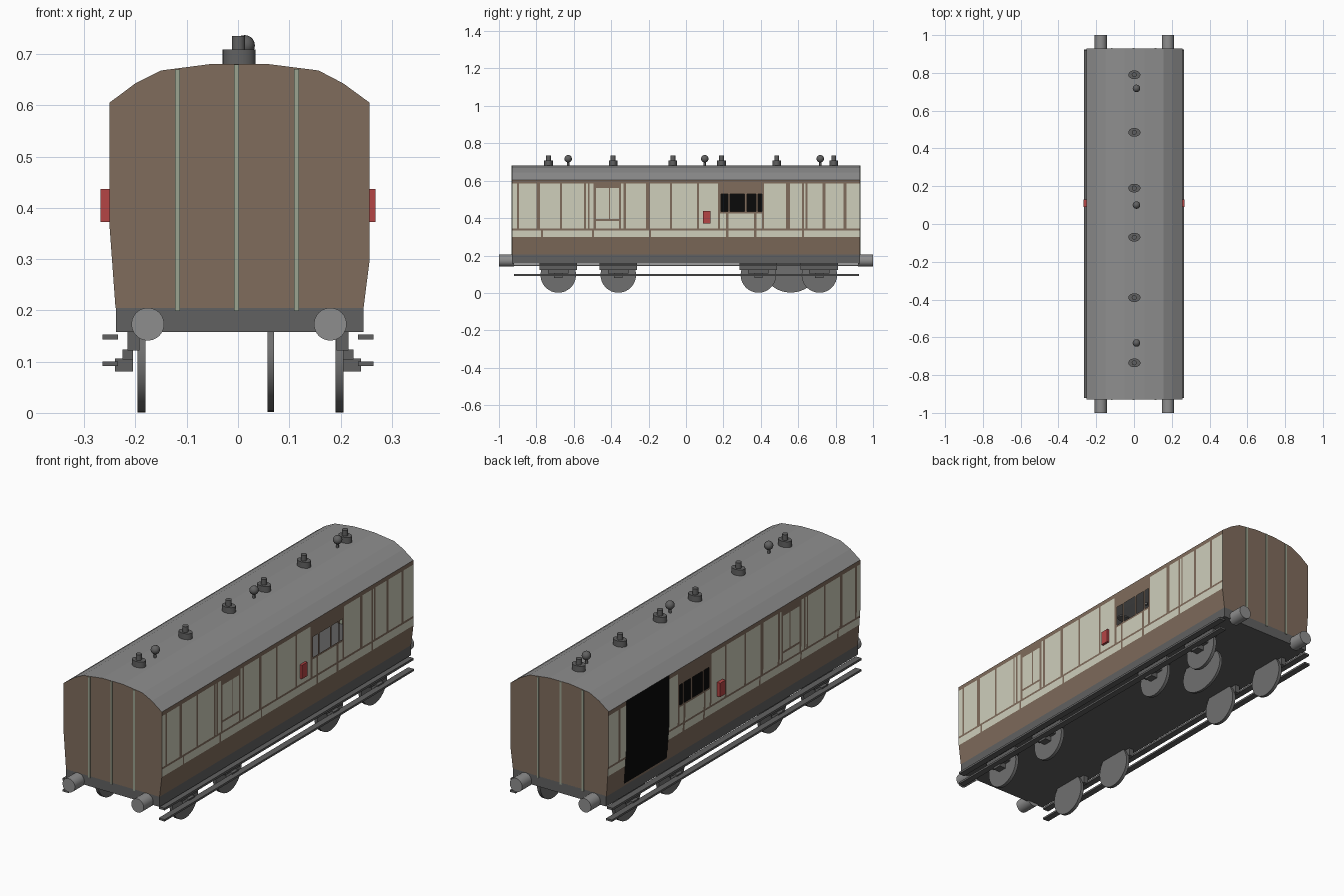
import bpy, bmesh, math
from mathutils import Matrix

if "Cube" in bpy.data.objects:
    bpy.data.objects.remove(bpy.data.objects["Cube"])

def mat(name, r, g, b):
    m = bpy.data.materials.new(name)
    m.diffuse_color = (r, g, b, 1)
    m.use_nodes = True
    m.node_tree.nodes["Principled BSDF"].inputs["Base Color"].default_value = m.diffuse_color
    return m

BROWN = mat("brown paint", .215, .150, .107)
CREAM = mat("cream paint", .62, .62, .50)
ROOF = mat("roof grey", .27, .27, .27)
DARK = mat("underframe grey", .12, .12, .12)
WHEEL = mat("wheel grey", .16, .16, .16)
BLACK = mat("black", .003, .003, .003)
RED = mat("red", .46, .06, .06)
STRIPE = mat("pale green", .33, .37, .28)
BUFFER = mat("buffer grey", .27, .27, .27)

def finish(name, bm, *mats):
    me = bpy.data.meshes.new(name)
    bm.to_mesh(me)
    bm.free()
    ob = bpy.data.objects.new(name, me)
    bpy.context.collection.objects.link(ob)
    for m in mats:
        me.materials.append(m)
    return ob

def box(name, m, x0, x1, y0, y1, z0, z1):
    bm = bmesh.new()
    bmesh.ops.create_cube(bm, size=1, matrix=Matrix.Translation(
        ((x0 + x1) / 2, (y0 + y1) / 2, (z0 + z1) / 2)) @ Matrix.Diagonal((x1 - x0, y1 - y0, z1 - z0, 1)))
    return finish(name, bm, m)

def cyl(name, m, c, ra, rb, depth, axis='Z', n=24):
    """Elliptic cylinder: ra is across, rb is along (vertical for axis X)."""
    rot = {'Z': Matrix.Identity(4), 'X': Matrix.Rotation(math.pi / 2, 4, 'Y'),
           'Y': Matrix.Rotation(math.pi / 2, 4, 'X')}[axis]
    bm = bmesh.new()
    bmesh.ops.create_cone(bm, cap_ends=True, segments=n, radius1=1, radius2=1, depth=depth,
                          matrix=Matrix.Translation(c) @ rot @ Matrix.Diagonal((ra, rb, 1, 1)))
    for f in bm.faces:
        f.smooth = len(f.verts) == 4
    ob = finish(name, bm, m)
    for e in ob.data.edges:   # sharp rims
        a, b = (ob.data.vertices[i].co for i in e.vertices)
        e.use_edge_sharp = (a - b).length < depth * .999 or abs((a - b)['XYZ'.index(axis)]) < 1e-5
    return ob

L = .93
ROOF_ARC = [(.257, .605), (.205, .643), (.157, .668), (.055, .681),
            (-.05, .681), (-.15, .668), (-.2, .643), (-.251, .605)]

# ---- panelled side walls: a grid of cells coloured by rule
STRIPS = [(-.898, .012), (-.79, .02), (-.668, .012), (-.54, .01), (-.52, .01), (-.488, .012),
          (-.353, .012), (-.328, .014), (-.203, .02), (-.08, .012), (.064, .012), (.176, .012),
          (.22, .012), (.37, .014), (.412, .012), (.545, .02), (.625, .01), (.645, .01),
          (.738, .014), (.85, .014)]
LOW = [(-.77, .01), (-.497, .01), (-.193, .01), (.22, .012), (.37, .014), (.625, .01)]
PANES = [(.187, .225), (.235, .312), (.325, .375), (.385, .407)]
DOORWAY = (.485, .80)
inside = lambda y, strips: any(abs(y - c) < w / 2 for c, w in strips)

def cell(y, z, left):
    """None = opening, 0 = brown, 1 = cream"""
    if left and DOORWAY[0] < y < DOORWAY[1] and z > .215:
        return None
    if .435 < z < .53 and any(a < y < b for a, b in PANES):
        return None
    if z < .30 or z > .585 or .335 < z < .345:
        return 0
    if z < .335:
        return 0 if inside(y, LOW) else 1
    if .18 < y < .41:
        return 0 if z > .425 or inside(y, STRIPS) else 1
    if inside(y, STRIPS):
        return 0
    if -.487 < y < -.353 and (.385 < z < .395 or z > .56 or (z > .39 and abs(y + .41) < .003)):
        return 0
    return 1

ys = {-L, L, .18, .41, -.413, -.407, *DOORWAY}
for c, w in STRIPS + LOW:
    ys |= {round(c - w / 2, 4), round(c + w / 2, 4)}
for p in PANES:
    ys |= set(p)
ys = sorted(ys)
zs = [.205, .215, .30, .335, .345, .37, .385, .395, .425, .435, .53, .56, .585, .605]

def wall_x(z, left):
    knee, top, foot = (.37, -.251, -.239) if left else (.30, .257, .245)
    t = min(1, (z - .205) / (knee - .205))
    return foot + (top - foot) * t

for left in (False, True):
    bm = bmesh.new()
    g = [[bm.verts.new((wall_x(z, left), y, z)) for z in zs] for y in ys]
    for i in range(len(ys) - 1):
        for j in range(len(zs) - 1):
            k = cell((ys[i] + ys[i + 1]) / 2, (zs[j] + zs[j + 1]) / 2, left)
            if k is None:
                continue
            q = [g[i][j], g[i + 1][j], g[i + 1][j + 1], g[i][j + 1]]
            f = bm.faces.new(q[::-1] if left else q)
            f.material_index = k
    bmesh.ops.delete(bm, geom=[v for v in bm.verts if not v.link_faces], context='VERTS')
    finish("left_side_wall" if left else "right_side_wall", bm, BROWN, CREAM)

# black lining behind the open doorway and left windows
box("black_lining", BLACK, -.237, -.233, -.92, .92, .208, .604)

# ---- roof shell
bm = bmesh.new()
rows = [[bm.verts.new((x, y, z)) for x, z in ROOF_ARC] for y in (-L, L)]
for i in range(len(ROOF_ARC) - 1):
    bm.faces.new((rows[0][i], rows[1][i], rows[1][i + 1], rows[0][i + 1]))
bmesh.ops.recalc_face_normals(bm, faces=bm.faces)
if sum(f.normal.z for f in bm.faces) < 0:
    bmesh.ops.reverse_faces(bm, faces=bm.faces)
finish("roof", bm, ROOF)

# ---- end walls with three pale stripes each, and buffers
END = [(-.251, .37), (-.239, .205), (.245, .205), (.257, .30)] + ROOF_ARC
for s, name in ((-1, "front"), (1, "back")):
    bm = bmesh.new()
    vs = [bm.verts.new((x, s * L, z)) for x, z in END]
    bm.faces.new(vs if s < 0 else vs[::-1])
    finish(name + "_end_wall", bm, BROWN)
    for x, top in ((-.118, .67), (-.003, .68), (.114, .671)):
        a, b = sorted((s * (L - .001), s * (L + .003)))
        box(name + "_end_stripe", STRIPE, x - .005, x + .005, a, b, .199, top)
    for x in (-.176, .18):
        cyl(name + "_buffer", BUFFER, (x, s * .96, .173), .032, .032, .08, 'Y')

# ---- underframe
box("underframe", DARK, -.238, .245, -L, L, .158, .207)
for s, name in ((-1, "left"), (1, "right")):
    def sbox(part, m, x0, x1, *r):
        a, b = sorted((s * x0, s * x1))
        return box(name + "_" + part, m, a, b, *r)
    sbox("upper_step_board", DARK, .234, .264, -.92, .92, .143, .153)
    sbox("lower_step_board", DARK, .234, .264, -.92, .925, .091, .1)
    sbox("lamp_box", RED, .248, .268, .09, .13, .372, .437)
    # wheels with spring and axle box
    for y in (-.683, -.362, .387, .713):
        cyl(name + "_wheel", WHEEL, (-.188 if s < 0 else .198, y, .096), .095, .095, .016, 'X', 32)
        sbox("spring", DARK, .192, .216, y - .1, y + .1, .122, .16)
        sbox("hanger", DARK, .205, .225, y - .055, y + .055, .104, .124)
        sbox("axle_box", DARK, .205, .24, y - .022, y + .022, .081, .106)
cyl("middle_wheel", WHEEL, (.064, .56, .102), .1, .13, .013, 'X', 32)

# ---- roof vents and lamp tops
for y in (.79, .485, .19, -.07, -.39, -.735):
    cyl("vent_base", DARK, (.002, y, .692), .032, .023, .033)
    cyl("vent_cap", DARK, (.001, y, .715), .013, .013, .04, n=16)
for y in (.718, .1, -.63):
    cyl("lamp_stem", DARK, (.012, y, .69), .006, .006, .04, n=12)
    bm = bmesh.new()
    bmesh.ops.create_uvsphere(bm, u_segments=16, v_segments=10, radius=.02,
                              matrix=Matrix.Translation((.013, y, .717)))
    for f in bm.faces:
        f.smooth = True
    finish("lamp_globe", bm, DARK)
